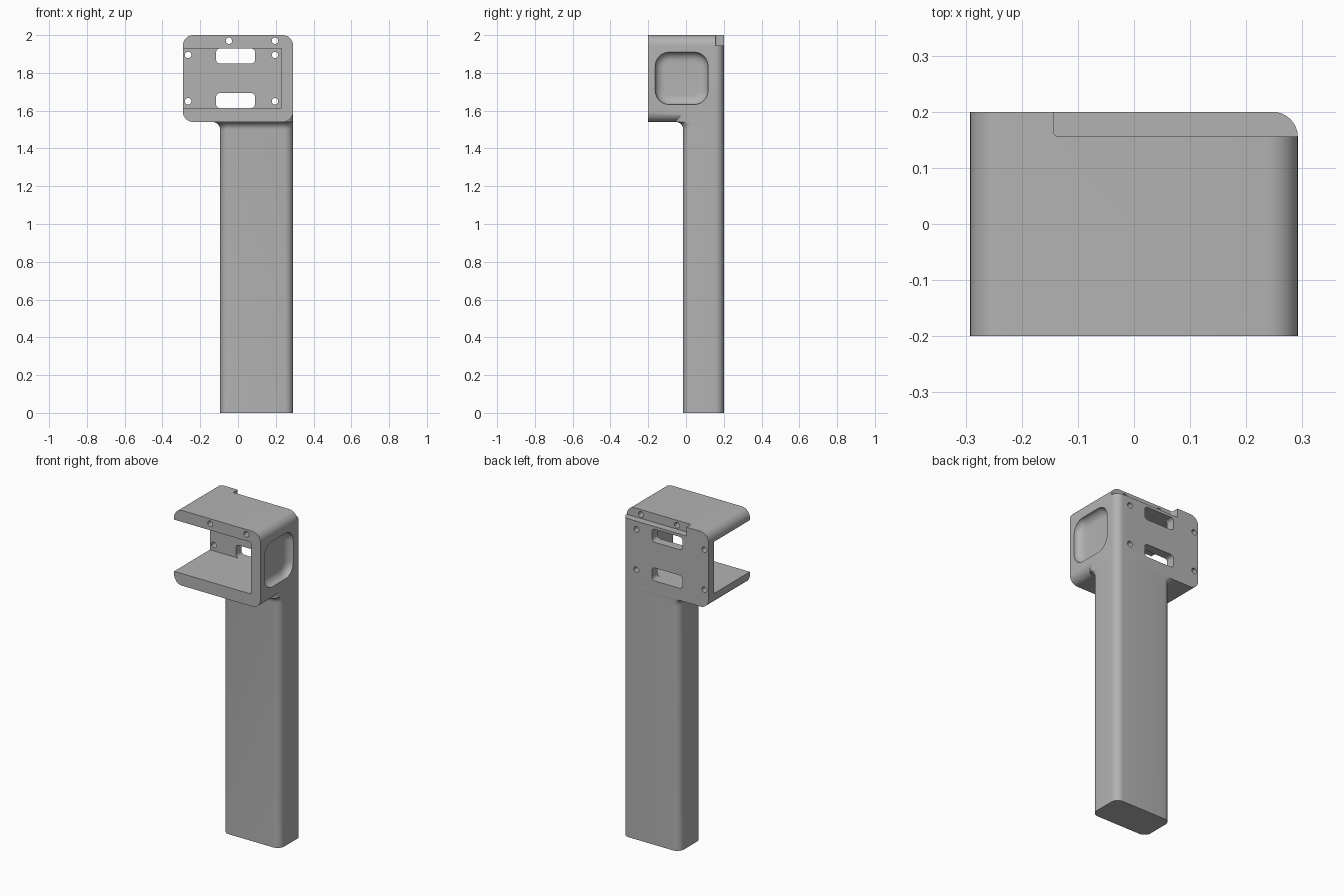
import bpy, bmesh, math

if "Cube" in bpy.data.objects:
    bpy.data.objects.remove(bpy.data.objects["Cube"], do_unlink=True)

grey = bpy.data.materials.new("plain_grey")
grey.use_nodes = True
GREY = (0.45, 0.45, 0.45, 1)
grey.diffuse_color = GREY
grey.node_tree.nodes["Principled BSDF"].inputs["Base Color"].default_value = GREY


def rounded(a0, a1, b0, b1, r, n=8):
    """Outline of a rectangle with rounded corners."""
    pts = []
    corners = [(a1 - r, b1 - r), (a0 + r, b1 - r), (a0 + r, b0 + r), (a1 - r, b0 + r)]
    for k, (ca, cb) in enumerate(corners):
        for i in range(n + 1):
            t = math.pi / 2 * (k + i / n)
            pts.append((ca + r * math.cos(t), cb + r * math.sin(t)))
    return pts


PLACE = {"x": lambda a, b, h: (h, a, b),
         "y": lambda a, b, h: (a, h, b),
         "z": lambda a, b, h: (a, b, h)}


def loft(name, axis, rings):
    """Closed solid through (height, outline) rings along an axis."""
    bm = bmesh.new()
    loops = [[bm.verts.new(PLACE[axis](a, b, h)) for a, b in pts] for h, pts in rings]
    for lo, hi in zip(loops, loops[1:]):
        for i in range(len(lo)):
            j = (i + 1) % len(lo)
            bm.faces.new((lo[i], lo[j], hi[j], hi[i]))
    bm.faces.new(loops[0])
    bm.faces.new(loops[-1])
    bmesh.ops.recalc_face_normals(bm, faces=bm.faces)
    mesh = bpy.data.meshes.new(name)
    bm.to_mesh(mesh)
    bm.free()
    mesh.materials.append(grey)
    ob = bpy.data.objects.new(name, mesh)
    bpy.context.collection.objects.link(ob)
    return ob


def prism(name, axis, h0, h1, outline):
    return loft(name, axis, [(h0, outline), (h1, outline)])


def combine(target, tool, operation):
    """Apply a boolean and discard the helper."""
    tool.hide_render = True
    mod = target.modifiers.new("bool", "BOOLEAN")
    mod.object, mod.operation, mod.solver = tool, operation, "EXACT"
    bpy.context.view_layer.objects.active = target
    bpy.ops.object.modifier_apply(modifier=mod.name)
    bpy.data.objects.remove(tool, do_unlink=True)


LEFT, RIGHT, FRONT, BACK = -0.292, 0.292, -0.2, 0.2
BASE, TOP = 1.54, 2.0      # head height range
CORNER = 0.045             # vertical edge radius

# Head block with rounded long edges and one rounded vertical edge
holder = prism("clamp_holder", "y", FRONT, BACK, rounded(LEFT, RIGHT, BASE, TOP, 0.055))
combine(holder, prism("corner_trim", "z", 1, 3, rounded(-1, RIGHT, -1, BACK, CORNER)), "INTERSECT")

# Post, flaring into the underside of the head
flare = 0.04
rings = [(0, 0)]
for i in range(9):
    t = math.pi / 2 * i / 8
    rings.append((BASE - flare + flare * math.sin(t), flare * (1 - math.cos(t))))
rings.append((1.6, flare))
post = loft("post", "z", [(z, rounded(-0.095 - d, RIGHT, -0.015 - d, BACK, CORNER)) for z, d in rings])
combine(holder, post, "UNION")

# Cavity open to the front and one side
combine(holder, prism("cavity", "y", -1, 0.145, [(-1, 1.614), (0.229, 1.614), (0.229, 1.93), (-1, 1.93)]),
        "DIFFERENCE")

# Ledge along the top back edge
combine(holder, prism("ledge", "z", 1.946, 3, rounded(-0.143, 1, 0.156, 1, 0.008)), "DIFFERENCE")

# Slots through the back plate
for z in (1.614, 1.85):
    combine(holder, prism("slot", "y", 0.1, 0.3, rounded(-0.116, 0.09, z, z + 0.079, 0.02)), "DIFFERENCE")

# Screw holes: four in the plate, two along the upper wall
R = 0.017
holes = [(x, z, 0.1) for x in (-0.264, 0.196) for z in (1.65, 1.895)]
holes += [(x, 1.97, -1) for x in (-0.048, 0.196)]
for x, z, start in holes:
    outline = [(x + R * math.cos(k * math.pi / 12), z + R * math.sin(k * math.pi / 12)) for k in range(24)]
    combine(holder, prism("screw_hole", "y", start, 1, outline), "DIFFERENCE")

# Soft dished pocket on the closed side
depth = 0.04
dish = [(0.35, 0)]
for i in range(9):
    t = math.pi / 2 * i / 8
    dish.append((RIGHT - depth * math.sin(t), 0.05 * (1 - math.cos(t))))
pocket = loft("pocket", "x", [(x, rounded(-0.163 + d, 0.117 - d, 1.632 + d, 1.91 - d, 0.075 - d)) for x, d in dish])
combine(holder, pocket, "DIFFERENCE")

# Smooth rounded surfaces, crisp edges
bpy.ops.object.select_all(action="DESELECT")
holder.select_set(True)
bpy.context.view_layer.objects.active = holder
bpy.ops.object.shade_smooth_by_angle(angle=math.radians(30))
